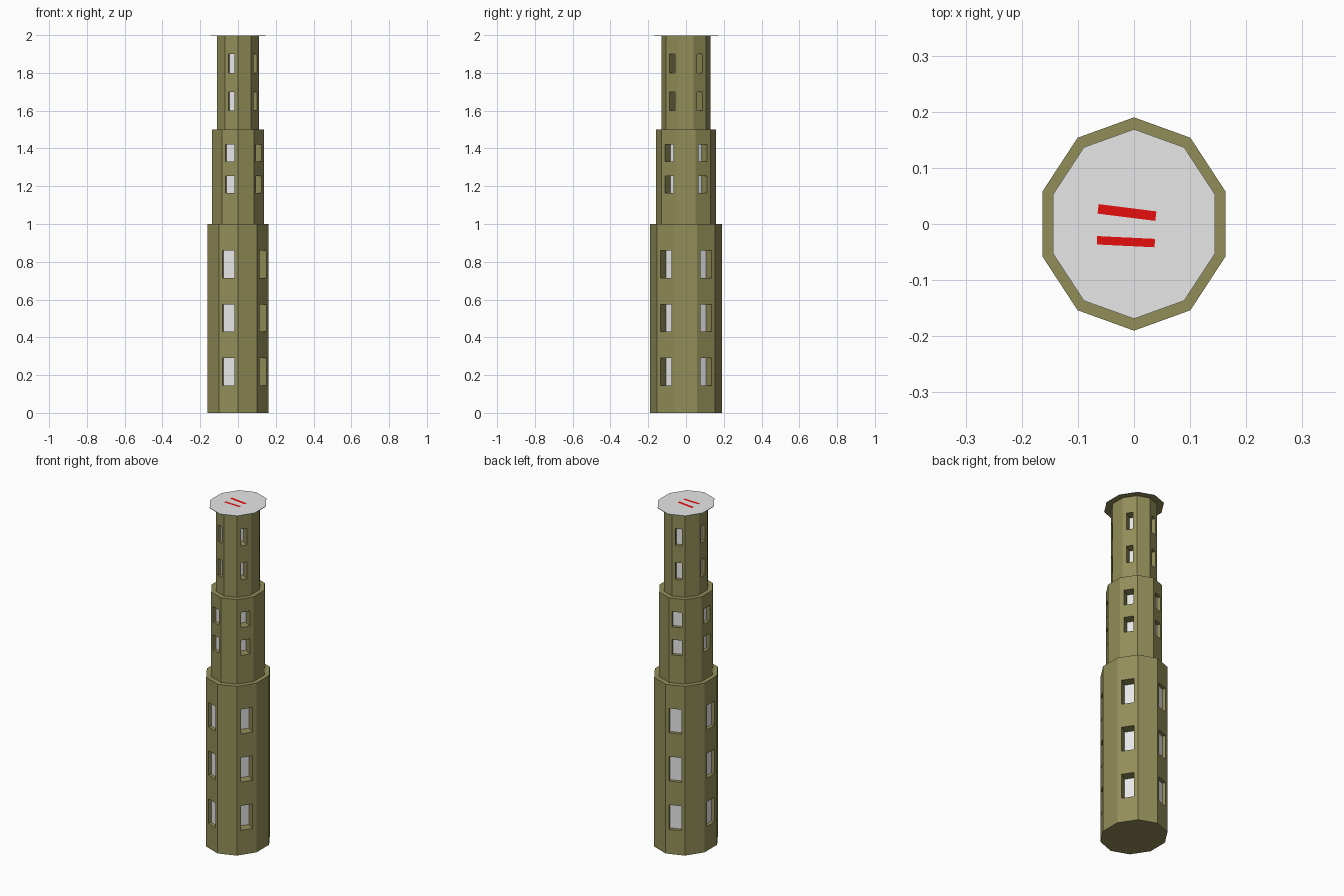
import bpy, bmesh, math
from mathutils import Vector

old = bpy.data.objects.get("Cube")
if old:
    bpy.data.objects.remove(old, do_unlink=True)

SIDES = 10
SQUASH = 0.9   # towers are slightly narrower in x


def make_material(name, color):
    mat = bpy.data.materials.new(name)
    mat.use_nodes = True
    mat.diffuse_color = (*color, 1)
    mat.node_tree.nodes["Principled BSDF"].inputs["Base Color"].default_value = (*color, 1)
    return mat


OLIVE = make_material("olive", (0.29, 0.27, 0.10))
GREY = make_material("light grey", (0.8, 0.8, 0.8))
RED = make_material("red", (0.8, 0.004, 0.004))


def finish(bm, name, materials):
    bmesh.ops.remove_doubles(bm, verts=bm.verts, dist=0.00001)
    mesh = bpy.data.meshes.new(name)
    bm.to_mesh(mesh)
    bm.free()
    for mat in materials:
        mesh.materials.append(mat)
    obj = bpy.data.objects.new(name, mesh)
    bpy.context.collection.objects.link(obj)
    return obj


def ring(radius, z):
    angles = [math.pi / 2 + math.tau * k / SIDES for k in range(SIDES)]
    return [Vector((SQUASH * radius * math.cos(a), radius * math.sin(a), z)) for a in angles]


def face(bm, points, slot=0):
    bm.faces.new([bm.verts.new(p) for p in points]).material_index = slot


def tier(name, radius, bottom, top, width, windows):
    """Ten-sided storey block with recessed windows on every other side."""
    bm = bmesh.new()
    base = ring(radius, 0)
    levels = [bottom] + [z for w in windows for z in w] + [top]

    def at(p, z):
        return Vector((p.x, p.y, z))

    for k in range(SIDES):
        a, b = base[k], base[(k + 1) % SIDES]
        if k % 2:
            face(bm, [at(a, bottom), at(b, bottom), at(b, top), at(a, top)])
            continue
        along = (b - a).normalized()
        mid = (a + b) / 2
        # the two sides facing +x have deeper recesses
        depth = 0.055 if mid.x > 0.03 else 0.02
        inward = Vector((-along.y, along.x, 0)) * depth
        columns = [a, mid - along * width / 2, mid + along * width / 2, b]
        for row in range(len(levels) - 1):
            z0, z1 = levels[row], levels[row + 1]
            for col in range(3):
                p, q = columns[col], columns[col + 1]
                outer = [at(p, z0), at(q, z0), at(q, z1), at(p, z1)]
                if row % 2 == 0 or col != 1:
                    face(bm, outer)
                    continue
                inner = [v + inward for v in outer]
                face(bm, inner, 1)
                for i in range(4):
                    j = (i + 1) % 4
                    face(bm, [outer[i], outer[j], inner[j], inner[i]])
    face(bm, ring(radius, top))
    face(bm, ring(radius, bottom)[::-1])
    return finish(bm, name, [OLIVE, GREY])


# Three stacked storeys
tier("lower_tower", 0.19, 0, 1, 0.068, [(0.145, 0.29), (0.43, 0.575), (0.715, 0.86)])
tier("middle_tower", 0.16, 1, 1.5, 0.053, [(1.165, 1.255), (1.33, 1.42)])
tier("upper_tower", 0.131, 1.5, 1.997, 0.036, [(1.6, 1.7), (1.8, 1.9)])

# Thin landing deck, grey above and olive below
bm = bmesh.new()
low, high = ring(0.169, 1.996), ring(0.169, 1.999)
face(bm, high)
face(bm, low[::-1], 1)
for k in range(SIDES):
    j = (k + 1) % SIDES
    face(bm, [low[k], low[j], high[j], high[k]])
finish(bm, "landing_deck", [GREY, OLIVE])


# Painted landing bars
def bar(name, start, end, width):
    s, e = Vector((*start, 2)), Vector((*end, 2))
    along = (e - s).normalized()
    side = Vector((-along.y, along.x, 0)) * width / 2
    bm = bmesh.new()
    face(bm, [s - side, e - side, e + side, s + side])
    finish(bm, name, [RED])


bar("back_landing_bar", (-0.064, 0.027), (0.039, 0.014), 0.017)
bar("front_landing_bar", (-0.066, -0.029), (0.037, -0.034), 0.015)
